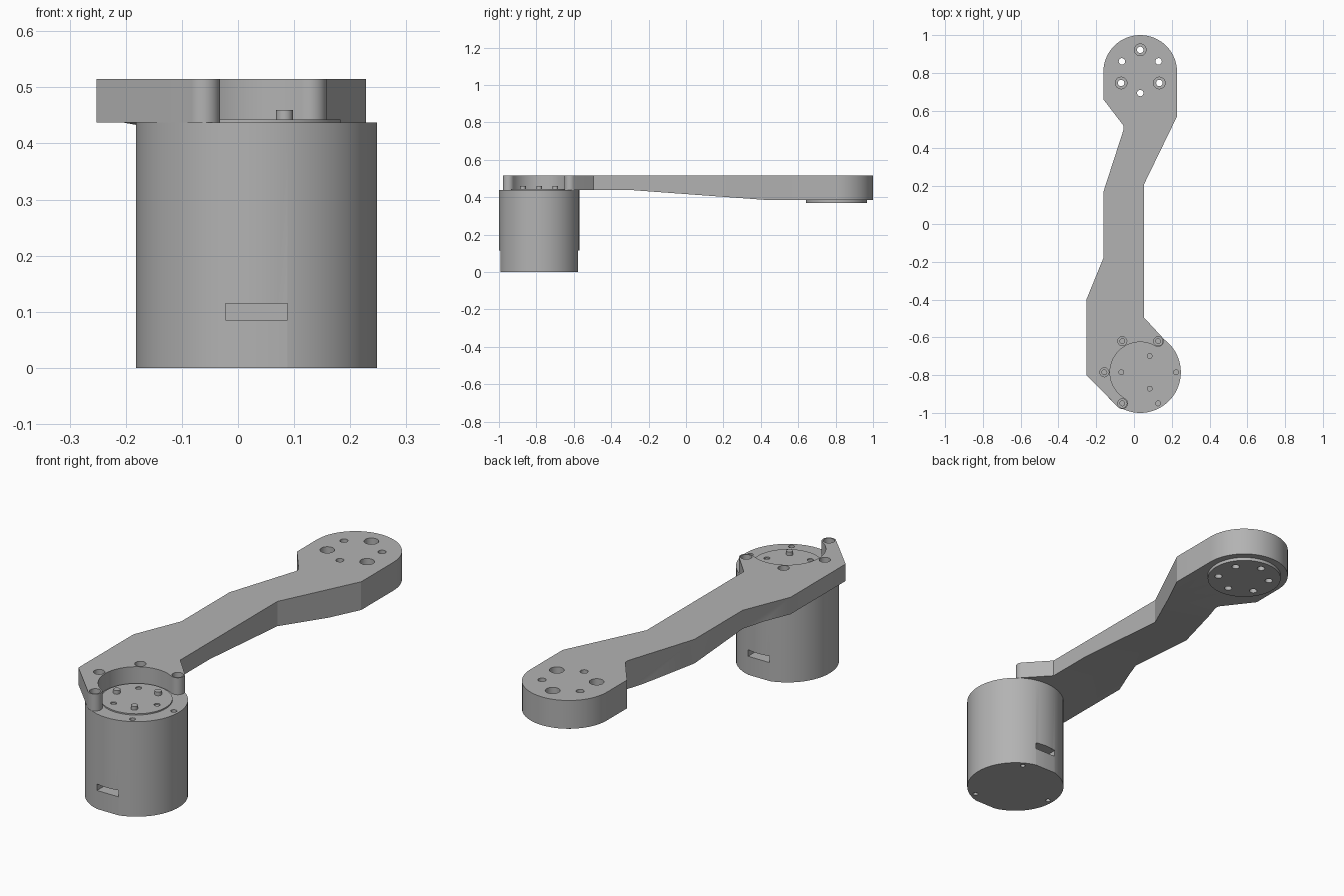
import bpy, bmesh
from math import cos, sin, radians
from mathutils import Vector

cube = bpy.data.objects.get("Cube")
if cube:
    bpy.data.objects.remove(cube, do_unlink=True)

grey = bpy.data.materials.new("plain_grey")
grey.use_nodes = True
COLOUR = (0.45, 0.45, 0.45, 1)
grey.diffuse_color = COLOUR
grey.node_tree.nodes["Principled BSDF"].inputs["Base Color"].default_value = COLOUR

BASE = Vector((0.033, -0.785))   # motor axis
TIP = Vector((0.033, 0.805))     # far joint axis
DECK, TOP, UNDER = 0.437, 0.515, 0.385


def polar(c, r, deg):
    return (c[0] + r * cos(radians(deg)), c[1] + r * sin(radians(deg)))


def arc(c, r, a0, a1, n):
    return [polar(c, r, a0 + (a1 - a0) * i / n) for i in range(n + 1)]


def prism(bm, points, offset):
    """Extrude a closed loop of 3D points along an offset."""
    face = bm.faces.new([bm.verts.new(p) for p in points])
    new = bmesh.ops.extrude_face_region(bm, geom=[face])["geom"]
    verts = [v for v in new if isinstance(v, bmesh.types.BMVert)]
    bmesh.ops.translate(bm, verts=verts, vec=offset)


def box(bm, x, y, z):
    prism(bm, [(x[0], y[0], z[0]), (x[1], y[0], z[0]), (x[1], y[1], z[0]), (x[0], y[1], z[0])],
          (0, 0, z[1] - z[0]))


def lathe(bm, c, steps, n=24):
    """Closed stepped solid of revolution from (radius, height) pairs."""
    rings = [[bm.verts.new((*polar(c, r, 360 * i / n), z)) for i in range(n)] for r, z in steps]
    for a, b in zip(rings, rings[1:]):
        for i in range(n):
            j = (i + 1) % n
            bm.faces.new((a[i], a[j], b[j], b[i]))
    bm.faces.new(rings[0])
    bm.faces.new(rings[-1])


def make(name, bm):
    bmesh.ops.recalc_face_normals(bm, faces=bm.faces[:])
    mesh = bpy.data.meshes.new(name)
    bm.to_mesh(mesh)
    bm.free()
    mesh.materials.append(grey)
    ob = bpy.data.objects.new(name, mesh)
    bpy.context.collection.objects.link(ob)
    return ob


def activate(ob):
    bpy.ops.object.select_all(action='DESELECT')
    ob.select_set(True)
    bpy.context.view_layer.objects.active = ob


def cut(ob, bm):
    cutter = make("cutter", bm)
    cutter.hide_render = True
    activate(ob)
    mod = ob.modifiers.new("cut", 'BOOLEAN')
    mod.operation, mod.solver, mod.object = 'DIFFERENCE', 'EXACT', cutter
    bpy.ops.object.modifier_apply(modifier=mod.name)
    bpy.data.objects.remove(cutter, do_unlink=True)


def smooth(ob):
    activate(ob)
    bpy.ops.object.shade_smooth_by_angle(angle=radians(25))


# Motor housing
bm = bmesh.new()
lathe(bm, BASE, [(0.215, 0), (0.215, DECK)], 72)
motor = make("motor_housing", bm)

# Flats below the cable slots, front and back
bm = bmesh.new()
for s in (-1, 1):
    y = sorted((BASE.y + s * 0.208, BASE.y + s * 0.3))
    box(bm, (-0.022, 0.088), y, (-0.1, 0.115))
cut(motor, bm)

# Cable slots and screw holes
bm = bmesh.new()
for s in (-1, 1):
    y = sorted((BASE.y + s * 0.15, BASE.y + s * 0.3))
    box(bm, (-0.022, 0.088), y, (0.085, 0.1149))
for a in (0, 300):
    lathe(bm, polar(BASE, 0.19, a), [(0.013, DECK - 0.04), (0.013, DECK + 0.1)])
for a in (60, 180, 300):
    lathe(bm, polar(BASE, 0.19, a), [(0.011, -0.1), (0.011, 0.04)])
cut(motor, bm)
smooth(motor)

# Output disc on the motor, with alternating holes and pins
bm = bmesh.new()
lathe(bm, BASE, [(0.15, DECK - 0.03), (0.15, DECK + 0.006)], 64)
disc = make("output_disc", bm)
bm = bmesh.new()
for a in (0, 120, 240):
    lathe(bm, polar(BASE, 0.105, a), [(0.013, DECK - 0.02), (0.013, TOP)])
cut(disc, bm)
smooth(disc)
for i, a in enumerate((60, 180, 300)):
    bm = bmesh.new()
    lathe(bm, polar(BASE, 0.1, a), [(0.015, DECK), (0.015, 0.46)])
    smooth(make(f"disc_pin_{i + 1}", bm))

# Arm outline: round tip, angled sides, clamp bosses around the motor axis
front_boss, back_boss = polar(BASE, 0.19, 240), polar(BASE, 0.19, 60)
outline = arc(TIP, 0.195, 0, 180, 32)
outline += [(-0.162, 0.66), (-0.055, 0.52), (-0.055, 0.5), (-0.162, 0.17),
            (-0.162, -0.18), (-0.252, -0.4), (-0.252, -0.8)]
outline += arc(front_boss, 0.03, 225, 420, 14)
outline += arc(BASE, 0.16, 240, 60, 32)[1:-1]
outline += arc(back_boss, 0.03, 240, 405, 14)
outline += [(0.053, -0.495), (0.053, 0.21), (0.228, 0.57)]
bm = bmesh.new()
prism(bm, [(x, y, UNDER) for x, y in outline], (0, 0, TOP - UNDER))
arm = make("arm", bm)

# Taper the underside towards the motor
bm = bmesh.new()
slope = (UNDER - DECK) / 0.71
side = [(-1.3, DECK), (-0.28, DECK), (0.6, DECK + slope * 0.88), (-1.3, DECK + slope * 0.88)]
prism(bm, [(-0.6, y, z) for y, z in side], (1.2, 0, 0))
cut(arm, bm)

# Arm screw holes: counterbored at the clamp, alternating at the tip
bm = bmesh.new()
for a in (60, 120, 180, 240):
    lathe(bm, polar(BASE, 0.19, a),
          [(0.013, 0.3), (0.013, 0.475), (0.024, 0.475), (0.024, 0.6)])
for a in (90, 210, 330):
    lathe(bm, polar(TIP, 0.117, a),
          [(0.017, 0.3), (0.017, 0.45), (0.031, 0.45), (0.031, 0.6)])
    lathe(bm, polar(TIP, 0.112, a + 60), [(0.017, 0.3), (0.017, 0.6)])
cut(arm, bm)
smooth(arm)

# Mounting disc under the tip
bm = bmesh.new()
lathe(bm, TIP, [(0.163, 0.37), (0.163, UNDER)], 64)
plate = make("tip_mounting_disc", bm)
bm = bmesh.new()
for a in (90, 210, 330):
    lathe(bm, polar(TIP, 0.117, a), [(0.017, 0.3), (0.017, 0.6)])
    lathe(bm, polar(TIP, 0.112, a + 60), [(0.017, 0.3), (0.017, 0.6)])
cut(plate, bm)
smooth(plate)
